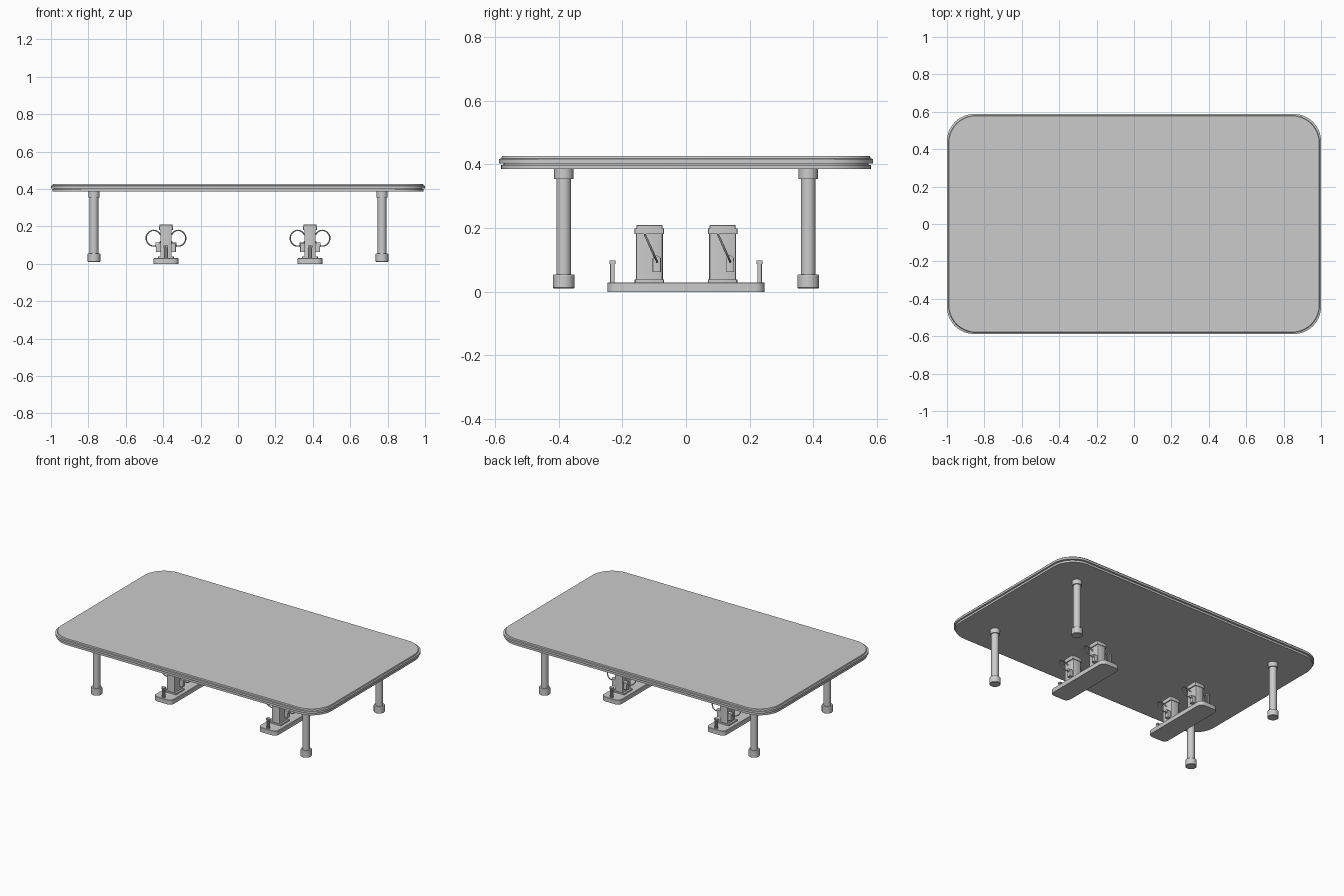
import bpy, bmesh, math
from mathutils import Vector

cube = bpy.data.objects.get("Cube")
if cube:
    bpy.data.objects.remove(cube)

grey = bpy.data.materials.new("plain grey")
grey.use_nodes = True
COLOUR = (0.6, 0.6, 0.6, 1)
grey.diffuse_color = COLOUR
grey.node_tree.nodes["Principled BSDF"].inputs["Base Color"].default_value = COLOUR


def finish(name, bm):
    bmesh.ops.remove_doubles(bm, verts=bm.verts, dist=1e-5)
    bmesh.ops.recalc_face_normals(bm, faces=bm.faces)
    mesh = bpy.data.meshes.new(name)
    bm.to_mesh(mesh)
    bm.free()
    mesh.materials.append(grey)
    obj = bpy.data.objects.new(name, mesh)
    bpy.context.collection.objects.link(obj)
    bpy.ops.object.select_all(action="DESELECT")
    obj.select_set(True)
    bpy.context.view_layer.objects.active = obj
    bpy.ops.object.shade_smooth_by_angle(angle=math.radians(30))
    return obj


def stack(name, x, y, layers, radius, seg=6):
    """Loft rounded rectangles; each layer is (half x, half y, z)."""
    bm = bmesh.new()
    rings = []
    for hx, hy, z in layers:
        r = min(radius, hx, hy)
        ring = []
        for q, (sx, sy) in enumerate(((1, 1), (-1, 1), (-1, -1), (1, -1))):
            for i in range(seg + 1):
                a = math.pi / 2 * (q + i / seg)
                ring.append(bm.verts.new((x + sx * (hx - r) + r * math.cos(a),
                                          y + sy * (hy - r) + r * math.sin(a), z)))
        rings.append(ring)
    for low, high in zip(rings, rings[1:]):
        for i in range(len(low)):
            j = (i + 1) % len(low)
            bm.faces.new((low[i], low[j], high[j], high[i]))
    bm.faces.new(rings[0][::-1])
    bm.faces.new(rings[-1])
    return finish(name, bm)


def tube(name, points, radius, sides=8):
    """Round wire swept along the points."""
    bm = bmesh.new()
    rings = []
    for i, p in enumerate(points):
        t = (points[min(i + 1, len(points) - 1)] - points[max(i - 1, 0)]).normalized()
        u = t.cross(Vector((0, 1, 0.01)).normalized()).normalized()
        v = t.cross(u)
        rings.append([bm.verts.new(p + radius * (u * math.cos(a) + v * math.sin(a)))
                      for a in (2 * math.pi * k / sides for k in range(sides))])
    for low, high in zip(rings, rings[1:]):
        for k in range(sides):
            m = (k + 1) % sides
            bm.faces.new((low[k], low[m], high[m], high[k]))
    bm.faces.new(rings[0][::-1])
    bm.faces.new(rings[-1])
    return finish(name, bm)


# Table top: two slabs with a shadow groove between them
stack("table_top_lower", 0, 0, [(0.993, 0.581, 0.386), (0.993, 0.581, 0.399),
                                (0.985, 0.573, 0.399), (0.985, 0.573, 0.404)], 0.145, 10)
stack("table_top_upper", 0, 0, [(1.0, 0.588, 0.403), (1.0, 0.588, 0.417),
                                (0.992, 0.580, 0.419), (0.990, 0.578, 0.427)], 0.145, 10)

# Legs with collar and foot
leg_profile = [(0.030, 0.010), (0.034, 0.013), (0.034, 0.052), (0.032, 0.055),
               (0.023, 0.055), (0.023, 0.355), (0.030, 0.355), (0.030, 0.387)]
for sx in (-1, 1):
    for sy in (-1, 1):
        stack("table_leg", sx * 0.77, sy * 0.384, [(r, r, z) for r, z in leg_profile], 1, 6)

for tx in (-0.385, 0.385):
    # Base tray
    stack("base_tray", tx, 0, [(0.067, 0.247, 0), (0.067, 0.247, 0.028),
                               (0.065, 0.245, 0.030)], 0.03, 4)
    # Capped pins at both tray ends
    for py in (-0.231, 0.231):
        for px in (-0.006, 0.006):
            stack("tray_pin", tx + px, py,
                  [(0.004, 0.007, 0.029), (0.004, 0.007, 0.088),
                   (0.006, 0.010, 0.088), (0.006, 0.010, 0.098)], 0.004, 3)

    for by in (-0.115, 0.115):
        # Tower with a foot plate, a collar and a raised cap
        stack("tower_foot", tx, by, [(0.043, 0.046, 0.029), (0.043, 0.046, 0.039)], 0.006, 2)
        stack("tower_body", tx, by, [(0.030, 0.042, 0.038), (0.030, 0.042, 0.183)], 0.006, 2)
        stack("tower_collar", tx, by, [(0.037, 0.046, 0.182), (0.037, 0.046, 0.199)], 0.005, 2)
        stack("tower_cap", tx, by, [(0.035, 0.041, 0.198), (0.035, 0.041, 0.208),
                                    (0.033, 0.039, 0.210)], 0.006, 2)
        for side in (-1, 1):
            # Leaning wire handle
            points = []
            for i in range(25):
                a = math.radians(-155 + 310 * i / 24)
                points.append(Vector((tx + side * (0.066 + 0.040 * math.cos(a)),
                                      by + 0.005 - 0.019 * math.sin(a),
                                      0.137 + 0.042 * math.sin(a))))
            tube("wire_handle", points, 0.0035)
            # Handle bracket and pivot boss
            stack("handle_bracket", tx + side * 0.040, by + 0.023,
                  [(0.013, 0.013, 0.062), (0.013, 0.013, 0.106)], 0.003, 2)
            start = Vector((tx + side * 0.028, by + 0.023, 0.102))
            tube("handle_pivot", [start, start + Vector((side * 0.029, 0, 0))], 0.012, 12)
